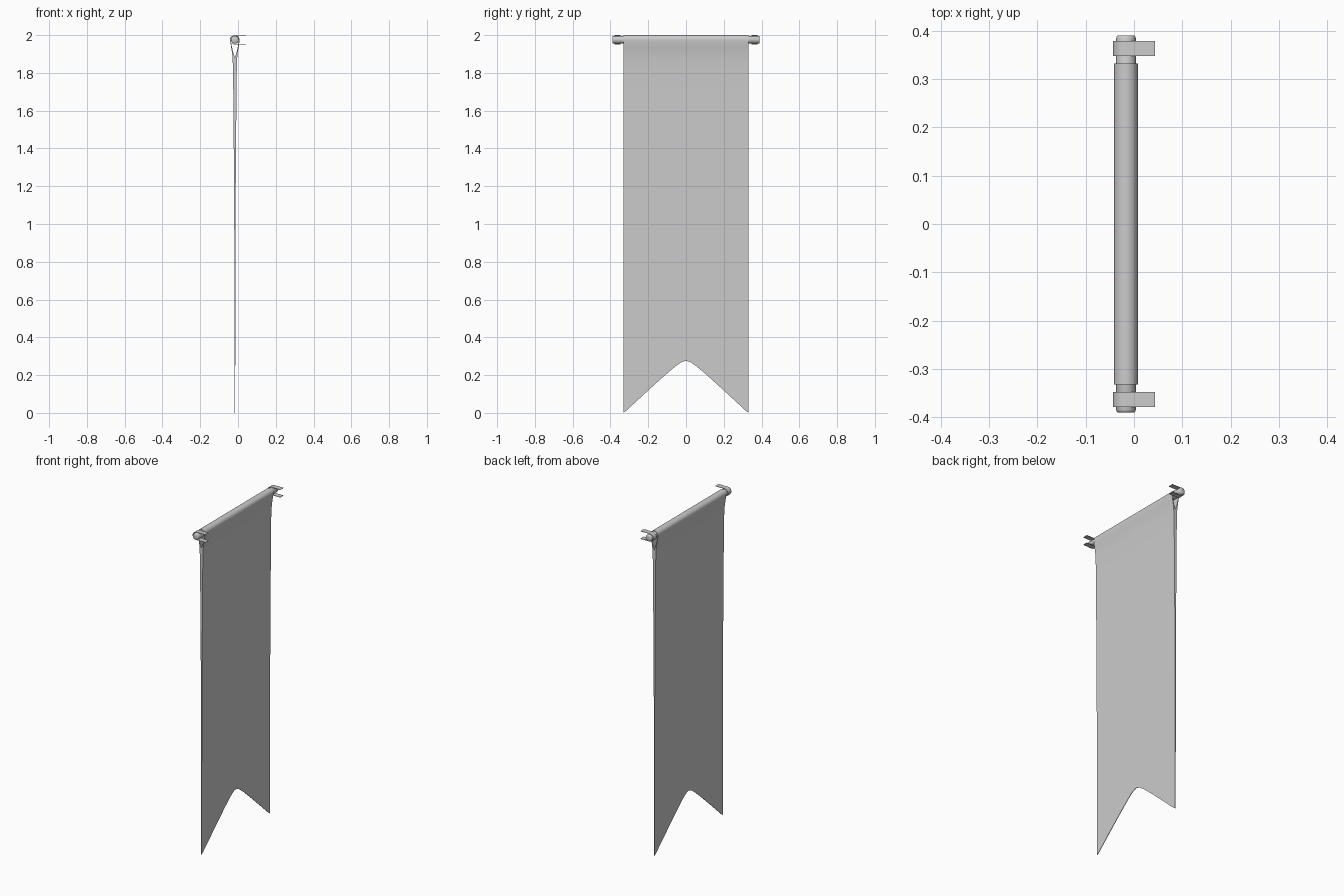
import bpy, bmesh, math

if "Cube" in bpy.data.objects:
    bpy.data.objects.remove(bpy.data.objects["Cube"])

CX, CZ = -0.0165, 1.9755      # rod axis
HALF = 0.332                  # half width of the cloth


def finish(name, bm, angle=40):
    bmesh.ops.remove_doubles(bm, verts=bm.verts, dist=1e-5)
    bmesh.ops.recalc_face_normals(bm, faces=bm.faces)
    mesh = bpy.data.meshes.new(name)
    bm.to_mesh(mesh)
    bm.free()
    ob = bpy.data.objects.new(name, mesh)
    bpy.context.collection.objects.link(ob)
    bpy.ops.object.select_all(action='DESELECT')
    ob.select_set(True)
    bpy.context.view_layer.objects.active = ob
    bpy.ops.object.shade_smooth_by_angle(angle=math.radians(angle))
    return ob


def bridge(bm, a, b):
    for i in range(len(a) - 1):
        bm.faces.new((a[i], a[i + 1], b[i + 1], b[i]))


# Rod with softened ends, turned about the y axis
bm = bmesh.new()
outline = [(-0.39, 0.0), (-0.39, 0.016), (-0.388, 0.019), (-0.384, 0.0205),
           (0.384, 0.0205), (0.388, 0.019), (0.39, 0.016), (0.39, 0.0)]
N = 24
rings = []
for k in range(N + 1):
    t = 2 * math.pi * k / N
    rings.append([bm.verts.new((CX + r * math.cos(t), y, CZ + r * math.sin(t)))
                  for y, r in outline])
for a, b in zip(rings, rings[1:]):
    bridge(bm, a, b)
bmesh.ops.remove_doubles(bm, verts=bm.verts, dist=1e-6)
bmesh.ops.dissolve_degenerate(bm, edges=bm.edges, dist=1e-6)
finish("rod", bm)

# Wall brackets: a strap hooked round the rod with two flat arms
ARC = 14
for side, name in ((-1, "bracket_left"), (1, "bracket_right")):
    bm = bmesh.new()

    def strap(rx, rz):
        pts = [(0.0435, CZ + rz)]
        for k in range(ARC + 1):
            t = math.pi / 2 + math.pi * k / ARC
            pts.append((CX + rx * math.cos(t), CZ + rz * math.sin(t)))
        return pts + [(0.0435, CZ - rz)]

    y0, y1 = side * 0.363 - 0.0155, side * 0.363 + 0.0155
    rows = [[bm.verts.new((x, y, z)) for x, z in strap(*r)]
            for r, y in (((0.027, 0.0245), y0), ((0.027, 0.0245), y1),
                         ((0.0245, 0.022), y1), ((0.0245, 0.022), y0))]
    for i in range(4):
        bridge(bm, rows[i], rows[(i + 1) % 4])
    bm.faces.new([r[0] for r in rows])
    bm.faces.new([r[-1] for r in rows])
    finish(name, bm)

# Banner: cloth sleeve over the rod, layers joining below, swallowtail hem
LEVELS = [  # height, outer half thickness, inner half gap
    (0.4, 0.0022, 0), (0.8, 0.0027, 0), (1.14, 0.004, 0), (1.4, 0.006, 0),
    (1.7, 0.0085, 0), (1.82, 0.010, 0), (1.88, 0.0125, 0),
    (1.91, 0.0155, 0.009), (1.94, 0.0205, 0.016), (1.96, 0.0235, 0.020)]


def hem(y):
    return max(0.0, 0.3075 - 0.93 * math.hypot(y, 0.035))


def section(y):
    """Outer and inner paths from the hem, over the rod, back to the hem."""
    z0 = hem(y)
    left = [(z0, 0.0015, 0)] + LEVELS
    out = [(CX - w, z) for z, w, g in left]
    inn = [(CX - g, z) for z, w, g in left]
    for k in range(17):
        t = math.pi - math.pi * k / 16
        c, s = math.cos(t), math.sin(t)
        out.append((CX + 0.0245 * c, CZ + 0.0245 * s))
        inn.append((CX + 0.021 * c, CZ + 0.021 * s))
    out += [(CX + w, z) for z, w, g in reversed(left)]
    inn += [(CX + g, z) for z, w, g in reversed(left)]
    return out, inn


bm = bmesh.new()
COLS = 48
outer, inner = [], []
for k in range(COLS + 1):
    y = -HALF + 2 * HALF * k / COLS
    o, i = section(y)
    outer.append([bm.verts.new((x, y, z)) for x, z in o])
    inner.append([bm.verts.new((x, y, z)) for x, z in i])
fold = 7                      # path index where the layers meet
for k in range(COLS):
    bridge(bm, outer[k], outer[k + 1])
    bridge(bm, inner[k][fold:-fold], inner[k + 1][fold:-fold])
    for e in (0, -1):
        bm.faces.new((outer[k][e], outer[k + 1][e], inner[k + 1][e], inner[k][e]))
for k in (0, COLS):
    bridge(bm, outer[k], inner[k])
finish("banner", bm)
